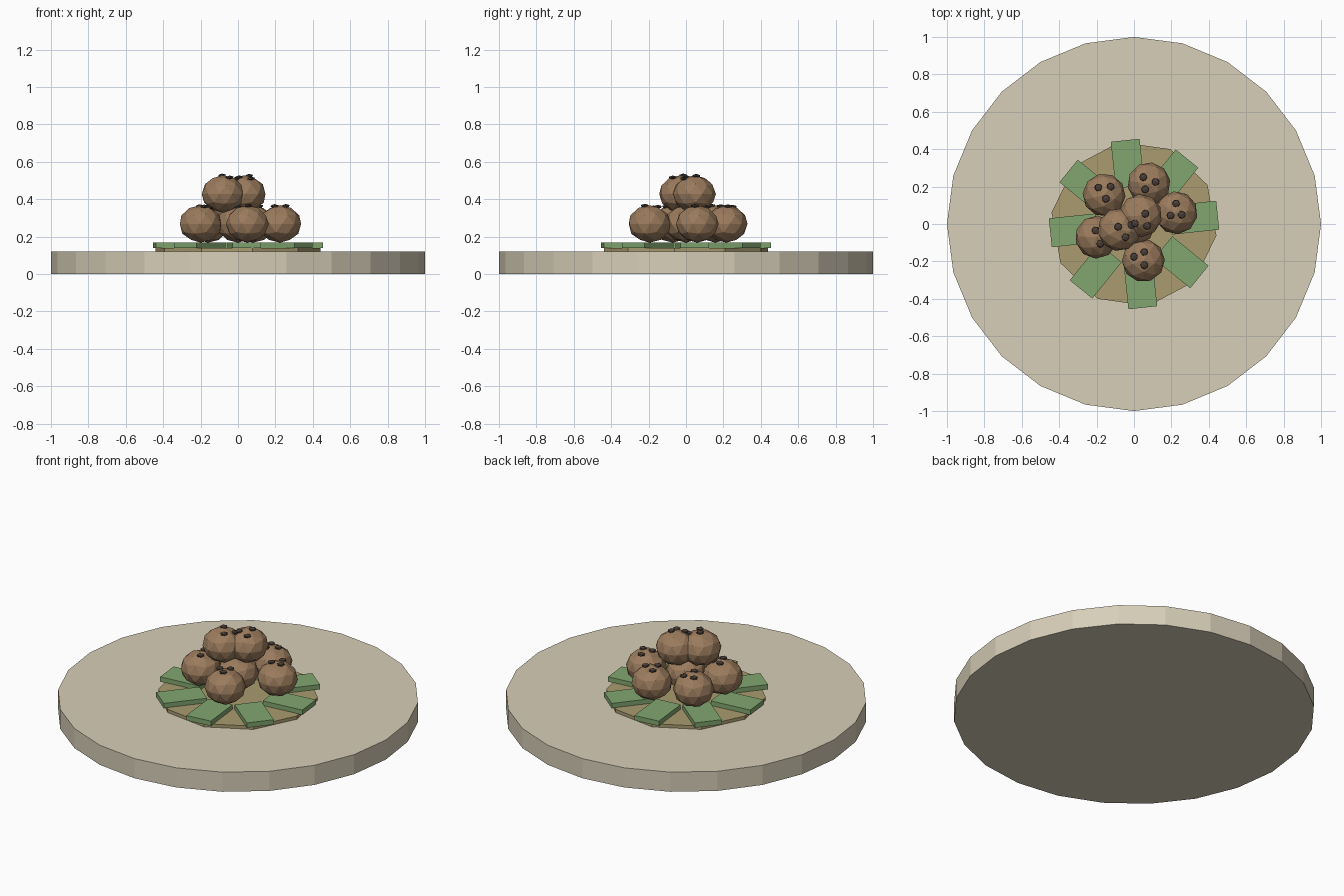
import bpy
from math import radians, sin, cos

cube = bpy.data.objects.get("Cube")
if cube:
    bpy.data.objects.remove(cube)


def material(name, rgb):
    mat = bpy.data.materials.new(name)
    mat.use_nodes = True
    mat.diffuse_color = (*rgb, 1)
    mat.node_tree.nodes["Principled BSDF"].inputs["Base Color"].default_value = (*rgb, 1)
    return mat


CREAM = material("cream", (0.68, 0.62, 0.48))
TAN = material("tan", (0.40, 0.33, 0.16))
GREEN = material("leaf green", (0.22, 0.38, 0.16))
BROWN = material("brown", (0.33, 0.20, 0.11))
DARK = material("dark brown", (0.07, 0.048, 0.038))


def finish(name, mat):
    obj = bpy.context.object
    obj.name = name
    obj.data.materials.append(mat)
    return obj


def disc(name, mat, sides, radius, bottom, top, turn=0):
    bpy.ops.mesh.primitive_cylinder_add(
        vertices=sides, radius=radius, depth=top - bottom,
        location=(0, 0, (bottom + top) / 2), rotation=(0, 0, radians(turn)))
    return finish(name, mat)


def pebble(name, mat, detail, centre, radius, height, turn=0):
    bpy.ops.mesh.primitive_ico_sphere_add(
        subdivisions=detail, radius=radius, location=centre,
        rotation=(0, 0, radians(turn)))
    obj = finish(name, mat)
    obj.scale.z = height / radius
    return obj


# Plate and the flat base under the food
disc("plate", CREAM, 24, 1, 0, 0.12)
disc("food_base", TAN, 10, 0.445, 0.12, 0.14, turn=10)

# Ring of eight leaf strips
INNER, OUTER = 0.2, 0.45
for i in range(8):
    angle = radians(6 + 45 * i)
    mid = (INNER + OUTER) / 2
    bpy.ops.mesh.primitive_cube_add(
        size=1, location=(mid * cos(angle), mid * sin(angle), 0.153),
        rotation=(0, 0, angle))
    leaf = finish(f"leaf_{i + 1}", GREEN)
    leaf.scale = (OUTER - INNER, 0.155, 0.03)

# Balls: centre, then the seeds on top as x, y offsets
LOW, HIGH = 0.268, 0.428
balls = [
    ((-0.16, 0.155, LOW), [(-0.03, 0.04), (0.035, 0.045), (0.01, -0.02)]),
    ((0.08, 0.215, LOW), [(-0.03, 0.035), (0.035, 0.01), (-0.02, -0.03)]),
    ((0.225, 0.06, LOW), [(0, 0.05), (-0.03, -0.015), (0.03, -0.01)]),
    ((0.05, -0.195, LOW), [(-0.05, 0.02), (0.005, 0.045), (0.005, -0.025)]),
    ((-0.2, -0.07, LOW), [(-0.005, 0.035), (0.02, -0.035), (0.05, 0.02)]),
    ((0, 0, LOW), []),
    ((-0.08, -0.03, HIGH), [(-0.005, 0.015), (0.035, -0.04), (0.065, 0.025)]),
    ((0.035, 0.045, HIGH), [(0.025, 0.01), (0.035, -0.055), (-0.03, -0.042)]),
]
RADIUS, HEIGHT = 0.115, 0.1
for n, ((x, y, z), seeds) in enumerate(balls, 1):
    pebble(f"ball_{n}", BROWN, 2, (x, y, z), RADIUS, HEIGHT, turn=50 * n)
    for k, (dx, dy) in enumerate(seeds, 1):
        rise = HEIGHT * (1 - (dx * dx + dy * dy) / RADIUS ** 2) ** 0.5
        pebble(f"ball_{n}_seed_{k}", DARK, 1, (x + dx, y + dy, z + rise), 0.023, 0.01)
